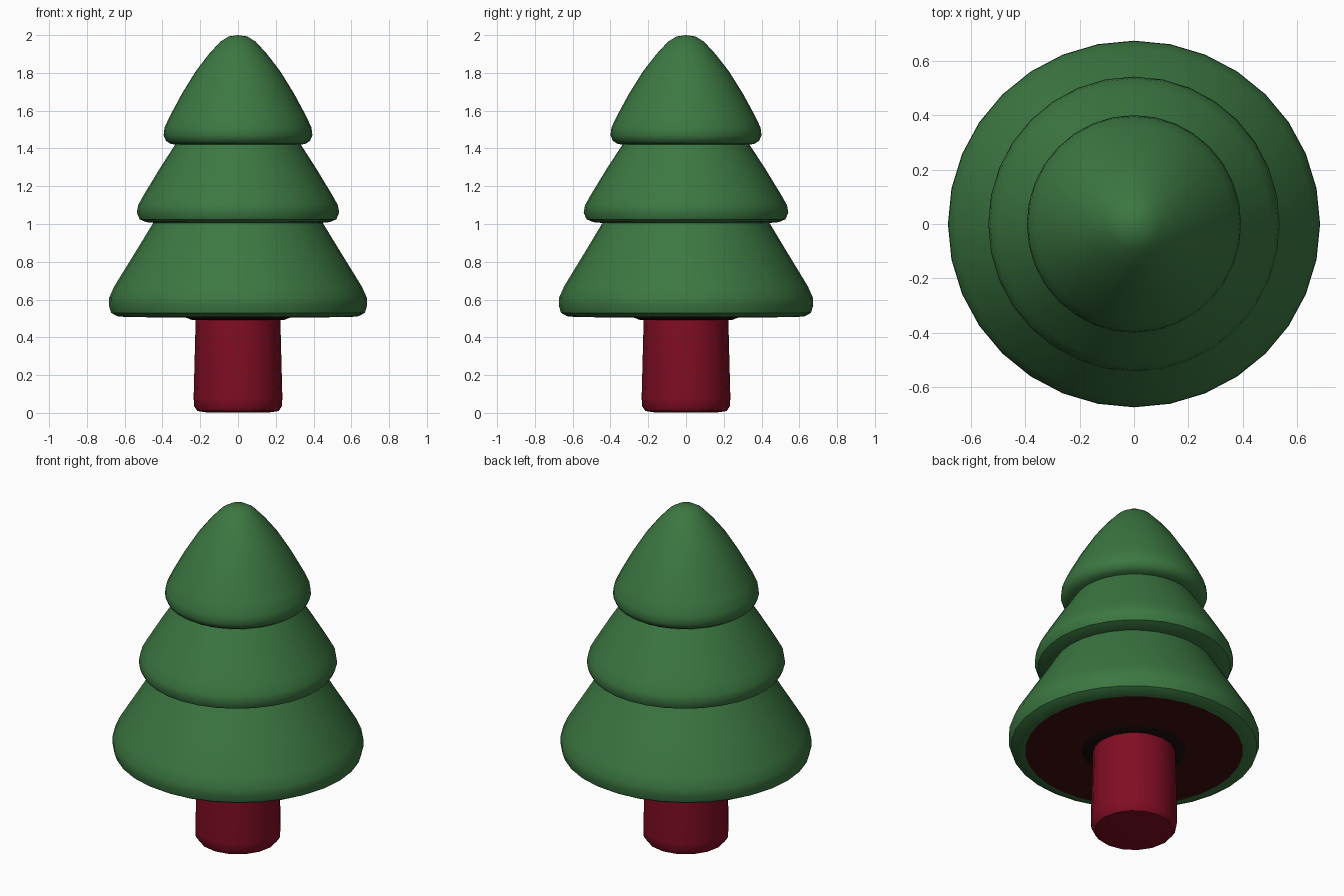
import bpy, bmesh, math

if "Cube" in bpy.data.objects:
    bpy.data.objects.remove(bpy.data.objects["Cube"])


def material(name, rgb):
    m = bpy.data.materials.new(name)
    m.diffuse_color = (*rgb, 1)
    m.use_nodes = True
    m.node_tree.nodes["Principled BSDF"].inputs["Base Color"].default_value = m.diffuse_color
    return m


GREEN = material("pine_green", (0.045, 0.185, 0.054))
RED = material("trunk_red", (0.22, 0.004, 0.017))
MAROON = material("underside_maroon", (0.05, 0.004, 0.004))
SHADE = material("collar_dark", (0.012, 0.004, 0.004))


def lathe(name, profile, mat, sides=32, sx=1.0, sy=1.0, angle=35):
    """Spin a (radius, z) profile, listed bottom to top on the outside."""
    bm = bmesh.new()
    rings = []
    for r, z in profile:
        if r == 0:
            rings.append([bm.verts.new((0, 0, z))])
        else:
            rings.append([bm.verts.new((r * sx * math.cos(2 * math.pi * i / sides),
                                        r * sy * math.sin(2 * math.pi * i / sides), z))
                          for i in range(sides)])
    for a, b in zip(rings, rings[1:]):
        for i in range(sides):
            j = (i + 1) % sides
            if len(a) == 1:
                bm.faces.new((a[0], b[j], b[i]))
            elif len(b) == 1:
                bm.faces.new((a[i], a[j], b[0]))
            else:
                bm.faces.new((a[i], a[j], b[j], b[i]))
    me = bpy.data.meshes.new(name)
    bm.to_mesh(me)
    bm.free()
    me.materials.append(mat)
    ob = bpy.data.objects.new(name, me)
    bpy.context.collection.objects.link(ob)
    bpy.ops.object.select_all(action='DESELECT')
    ob.select_set(True)
    bpy.context.view_layer.objects.active = ob
    bpy.ops.object.shade_smooth_by_angle(angle=math.radians(angle))
    return ob


# Trunk, slightly flared at the foot
lathe("trunk", [(0, 0.005), (0.17, 0.003), (0.215, 0.01), (0.232, 0.035),
                (0.235, 0.08), (0.224, 0.50)], RED, sides=16, angle=30)

# Underside of the foliage: dark collar round the trunk, then a flat disc
lathe("trunk_collar", [(0.28, 0.505), (0.245, 0.493), (0.222, 0.493)][::-1], SHADE)
lathe("foliage_underside", [(0.28, 0.505), (0.59, 0.507)], MAROON)

# Three foliage tiers with rounded rims
lathe("bottom_tier", [(0.59, 0.507), (0.64, 0.512), (0.672, 0.53), (0.684, 0.57),
                      (0.682, 0.61), (0.655, 0.67), (0.55, 0.84), (0.445, 1.012)],
      GREEN, sy=0.985)
lathe("middle_tier", [(0.435, 1.005), (0.49, 1.01), (0.525, 1.025), (0.54, 1.06),
                      (0.533, 1.10), (0.505, 1.15), (0.42, 1.29), (0.332, 1.425)],
      GREEN, sx=0.992, sy=1.003)
lathe("top_tier", [(0.322, 1.418), (0.36, 1.424), (0.385, 1.44), (0.398, 1.47),
                   (0.393, 1.51), (0.365, 1.57), (0.30, 1.69), (0.225, 1.81),
                   (0.155, 1.90), (0.095, 1.965), (0.05, 1.993), (0, 2.0)],
      GREEN, sx=0.99, sy=1.005)
